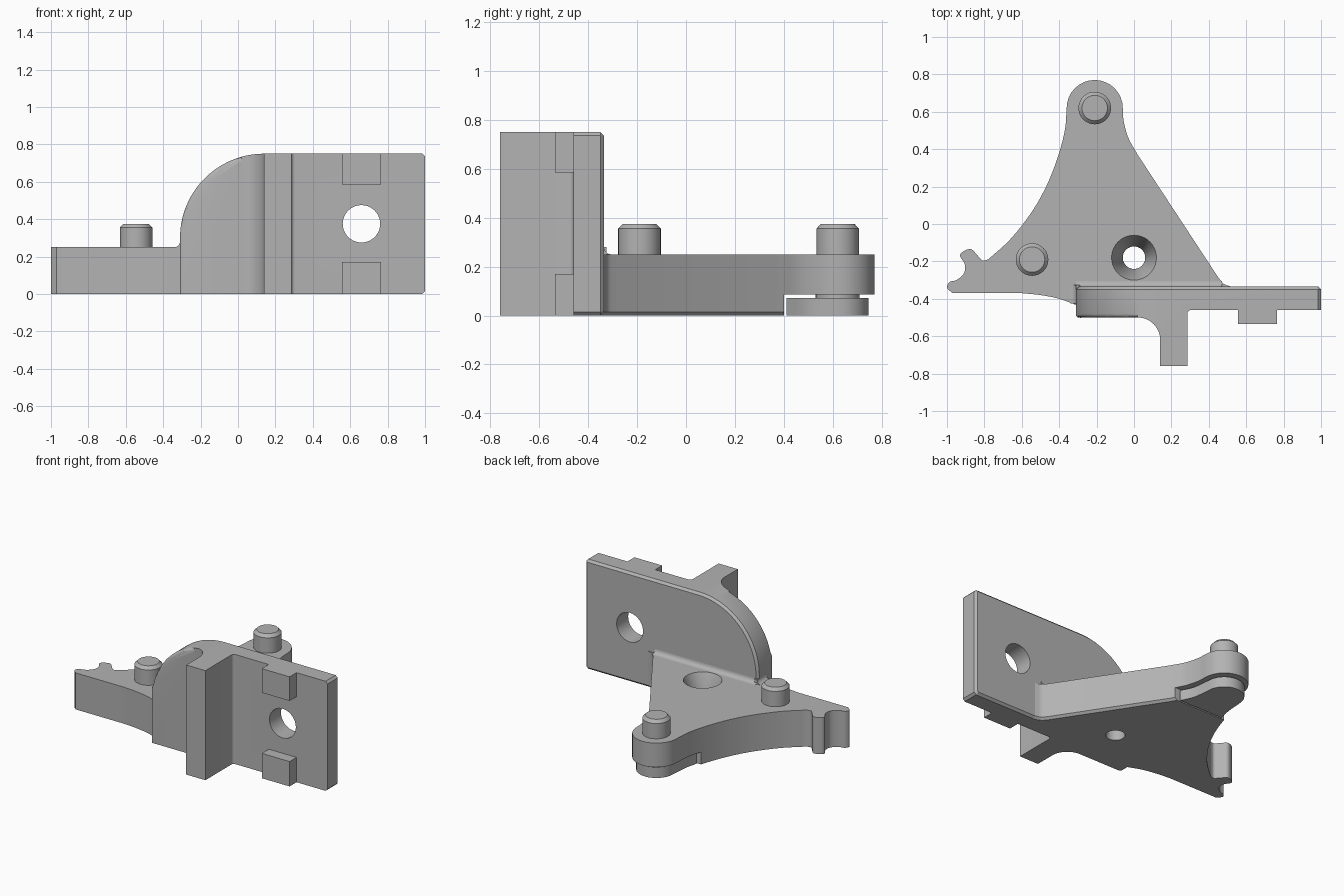
import bpy, bmesh, math
from math import radians, cos, sin
from mathutils import Vector

cube = bpy.data.objects.get("Cube")
if cube:
    bpy.data.objects.remove(cube, do_unlink=True)

GREY = (0.45, 0.45, 0.45, 1)
metal = bpy.data.materials.new("plain grey")
metal.use_nodes = True
metal.diffuse_color = GREY
metal.node_tree.nodes["Principled BSDF"].inputs["Base Color"].default_value = GREY


def arc(cx, cy, r, a0, a1, n=16):
    """Points on an arc, angles in degrees."""
    angles = [radians(a0 + (a1 - a0) * i / n) for i in range(n + 1)]
    return [(cx + r * cos(a), cy + r * sin(a)) for a in angles]


def smooth(pts, n=6):
    """Catmull-Rom curve through the points."""
    p = [Vector(q) for q in pts]
    p = [2 * p[0] - p[1]] + p + [2 * p[-1] - p[-2]]
    out = []
    for a, b, c, d in zip(p, p[1:], p[2:], p[3:]):
        for i in range(n):
            t = i / n
            v = b + (c - a) * t / 2 + (a - 2.5 * b + 2 * c - d / 2) * t**2
            out.append(tuple(v + (1.5 * b - a / 2 - 1.5 * c + d / 2) * t**3))
    return out + [tuple(pts[-1])]


def prism(name, pts, lo, hi, axis="z", bevel=None, width=0.015):
    """Extrude an outline along an axis; bevel edges chosen by a rule."""
    place = {"z": lambda u, v, w: (u, v, w),
             "y": lambda u, v, w: (u, w, v),
             "x": lambda u, v, w: (w, u, v)}[axis]
    clean = [q for i, q in enumerate(pts) if math.dist(q, pts[i - 1]) > 1e-4]
    bm = bmesh.new()
    face = bm.faces.new([bm.verts.new(place(u, v, lo)) for u, v in clean])
    ext = bmesh.ops.extrude_face_region(bm, geom=[face])["geom"]
    shift = Vector(place(0, 0, hi - lo))
    bmesh.ops.translate(bm, vec=shift, verts=[g for g in ext if isinstance(g, bmesh.types.BMVert)])
    bmesh.ops.recalc_face_normals(bm, faces=bm.faces)
    if bevel:
        edges = [e for e in bm.edges if bevel(*[v.co for v in e.verts])]
        bmesh.ops.bevel(bm, geom=edges, offset=width, segments=1, affect="EDGES", profile=0.5)
    return finish(name, bm)


def finish(name, bm):
    mesh = bpy.data.meshes.new(name)
    bm.to_mesh(mesh)
    bm.free()
    obj = bpy.data.objects.new(name, mesh)
    bpy.context.collection.objects.link(obj)
    mesh.materials.append(metal)
    return obj


def lathe(name, x, y, profile, n=40):
    """Solid of revolution from (radius, height) pairs."""
    bm = bmesh.new()
    rings = [[bm.verts.new((x + u, y + v, z)) for u, v in arc(0, 0, r, 0, 360, n)[:-1]] for r, z in profile]
    for a, b in zip(rings, rings[1:]):
        for i in range(n):
            j = (i + 1) % n
            bm.faces.new((a[i], a[j], b[j], b[i]))
    bm.faces.new(rings[0])
    bm.faces.new(rings[-1])
    bmesh.ops.recalc_face_normals(bm, faces=bm.faces)
    return finish(name, bm)


def combine(obj, cutter, operation="DIFFERENCE"):
    mod = obj.modifiers.new("cut", "BOOLEAN")
    mod.operation, mod.object, mod.solver = operation, cutter, "EXACT"
    bpy.context.view_layer.objects.active = obj
    bpy.ops.object.modifier_apply(modifier=mod.name)
    bpy.data.objects.remove(cutter, do_unlink=True)


def box(name, x0, x1, y0, y1, z0, z1):
    return prism(name, [(x0, y0), (x1, y0), (x1, y1), (x0, y1)], z0, z1)


BACK, THICK, TOP = -0.335, 0.25, 0.75
PX, PY = -0.21, 0.62

# Base: three-armed plate with a hooked left tip
right_side = smooth([(0.52, BACK), (0.48, -0.32), (0.45, -0.285)]) + smooth(
    [(0.02, 0.37), (-0.03, 0.46), (-0.055, 0.55), (-0.06, PY)])
left_side = smooth([(-0.36, PY), (-0.37, 0.5), (-0.41, 0.35), (-0.47, 0.2),
                    (-0.55, 0.06), (-0.66, -0.08), (-0.78, -0.19)])
hook = smooth([(-0.78, -0.19), (-0.81, -0.195), (-0.835, -0.17), (-0.87, -0.135),
               (-0.91, -0.145), (-0.93, -0.17), (-0.905, -0.215), (-0.91, -0.265),
               (-0.95, -0.3), (-0.985, -0.31), (-1, -0.34), (-0.97, -0.37)])
front_curve = smooth([(-0.6, -0.37), (-0.5, -0.38), (-0.4, -0.4), (-0.305, -0.435)])
outline = (right_side + arc(PX, PY, 0.15, 0, 180) + left_side + hook
           + front_curve + [(-0.29, -0.44), (0.1, -0.44), (0.52, -0.4)])
base = prism("base_plate", outline, 0, THICK,
             bevel=lambda a, b: a.z + b.z < 0.01 and min(a.x, b.x) > -0.065
             and min(a.y, b.y) > BACK - 0.01)
combine(base, box("step_cutter", -0.5, 0.2, 0.4, 0.9, -0.1, 0.085))
combine(base, lathe("countersink_cutter", 0, -0.18,
                    [(0.06, -0.1), (0.06, 0.1), (0.12, THICK), (0.12, 0.4)]))

# Lower foot under the back boss
foot = arc(PX, PY, 0.125, 0, 180) + smooth([(-0.335, PY), (-0.345, 0.5), (-0.365, 0.41)]) \
    + smooth([(-0.03, 0.41), (-0.07, 0.5), (-0.085, PY)])
prism("back_foot", foot, 0, 0.072)
lathe("foot_stem", PX, PY, [(0.09, 0.06), (0.09, 0.1)])

# Flange: plan section intersected with a rounded side outline
plan = ([(-0.31, BACK), (1, BACK), (1, -0.46)] + arc(0.305, -0.48, 0.02, 90, 180, 5)
        + [(0.285, -0.76), (0.14, -0.76)] + arc(0.02, -0.62, 0.12, 0, 90)
        + arc(-0.295, -0.485, 0.015, 270, 180, 4))
flange = prism("flange", plan, -0.1, 0.9)
corner = 0.015
silhouette = ([(-0.31, 0), (1 - corner, 0), (1, corner), (1, TOP - corner), (1 - corner, TOP)]
              + arc(0.14, 0.3, 0.45, 90, 180, 28))
combine(flange, prism("outline_cutter", silhouette, -0.9, BACK, "y",
                      bevel=lambda a, b: min(a.y, b.y) > BACK - 0.001), "INTERSECT")
combine(flange, prism("bolt_hole_cutter", arc(0.66, 0.375, 0.1, 0, 360, 40)[:-1], -1, 0, "y"))

# Rounded front lip along the arched edge
bm = bmesh.new()
bm.from_mesh(flange.data)
lip = [e for e in bm.edges if all(abs(v.co.y + 0.5) < 0.002 and v.co.x < 0.03 and v.co.z > 0.32
                                  for v in e.verts) and len(e.link_faces) == 2
       and e.calc_face_angle(0) > 0.5]
bmesh.ops.bevel(bm, geom=lip, offset=0.02, segments=3, affect="EDGES", profile=0.5)
bm.to_mesh(flange.data)
bm.free()

# Locating tabs on the flange front
for name, z0, z1 in (("lower_tab", 0, 0.17), ("upper_tab", 0.585, TOP)):
    box(name, 0.555, 0.765, -0.535, -0.455, z0, z1)

# Fillets where the flange meets the base
R = 0.03
cove = arc(BACK + R, THICK + R, R, 180, 270, 6) + [(BACK - 0.02, THICK - 0.01), (BACK - 0.02, THICK + R)]
prism("flange_fillet", cove, -0.31, 0.47, "x")
side = arc(-0.31 - R, THICK + R, R, 270, 360, 6) + [(-0.29, THICK + R), (-0.29, THICK - 0.01)]
prism("side_fillet", side, -0.425, BACK + 0.01, "y")

# Chamfered pegs
for name, x, y in (("left_peg", -0.545, -0.19), ("back_peg", PX, PY)):
    lathe(name, x, y, [(0.087, THICK - 0.02), (0.087, 0.355), (0.068, 0.375)])

for obj in bpy.context.collection.objects:
    if obj.type == "MESH" and obj.data.materials and obj.data.materials[0] == metal:
        bpy.ops.object.select_all(action="DESELECT")
        obj.select_set(True)
        bpy.context.view_layer.objects.active = obj
        bpy.ops.object.shade_smooth_by_angle(angle=radians(30))
